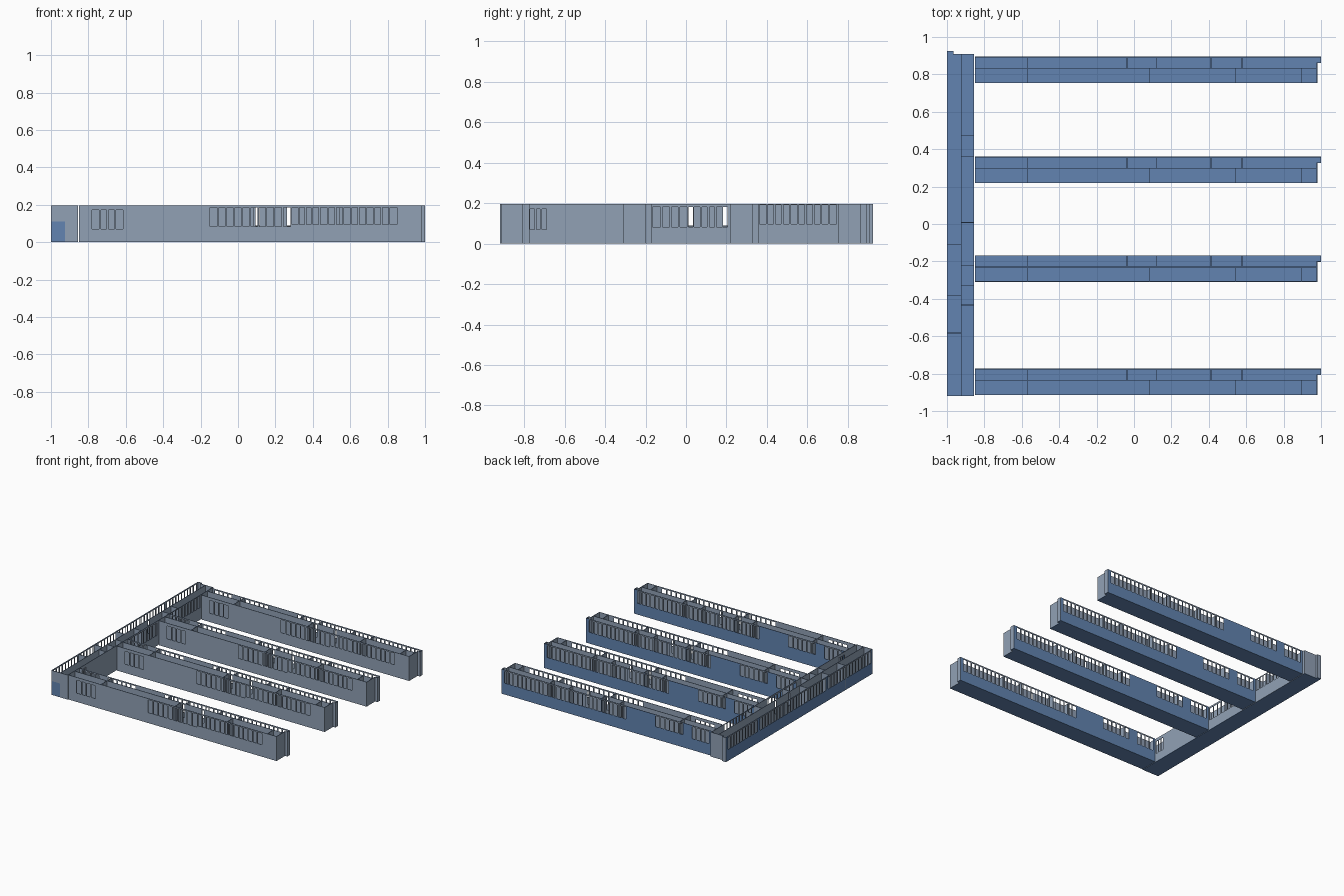
import bpy, bmesh

if "Cube" in bpy.data.objects:
    bpy.data.objects.remove(bpy.data.objects["Cube"])

H = 0.195      # wall height
T = 0.004      # wall thickness


def material(name, rgb):
    m = bpy.data.materials.new(name)
    m.diffuse_color = (*rgb, 1)
    m.use_nodes = True
    m.node_tree.nodes["Principled BSDF"].inputs["Base Color"].default_value = m.diffuse_color
    return m


GREY = material("wall grey", (0.283, 0.356, 0.462))
BLUE = material("floor blue", (0.122, 0.231, 0.440))


def add_box(bm, lo, hi, blue_dir=None):
    """Box in grey; tops and bottoms, and faces along blue_dir, are blue."""
    v = [bm.verts.new((x, y, z)) for x in (lo[0], hi[0])
         for y in (lo[1], hi[1]) for z in (lo[2], hi[2])]
    quads = {(-1, 0): (0, 1, 3, 2), (1, 0): (4, 6, 7, 5),
             (0, -1): (0, 4, 5, 1), (0, 1): (2, 3, 7, 6),
             'down': (0, 2, 6, 4), 'up': (1, 5, 7, 3)}
    for d, q in quads.items():
        f = bm.faces.new([v[i] for i in q])
        f.material_index = 1 if d in ('up', 'down') or d == blue_dir else 0


def finish(bm, name):
    me = bpy.data.meshes.new(name)
    bm.to_mesh(me)
    bm.free()
    me.materials.append(GREY)
    me.materials.append(BLUE)
    ob = bpy.data.objects.new(name, me)
    bpy.context.collection.objects.link(ob)
    return ob


def wall(name, axis, at, a, b, openings=(), blue_dir=None):
    """Wall along an axis, from a to b, its low side at `at`.
    Openings are (start, end, sill, head, panes)."""
    bm = bmesh.new()

    def part(s, e, z0, z1, blue=None):
        if e - s < 1e-5:
            return
        if axis == 'x':
            add_box(bm, (s, at, z0), (e, at + T, z1), blue)
        else:
            add_box(bm, (at, s, z0), (at + T, e, z1), blue)

    pos = a
    for s, e, sill, head, panes in sorted(openings):
        part(pos, s, 0, H, blue_dir)            # solid stretch
        part(s, e, 0, sill, blue_dir)           # below the sill
        part(s, e, head, H)                     # lintel
        for i in range(1, panes):               # window posts
            c = s + (e - s) * i / panes
            part(c - 0.005, c + 0.005, sill, head)
        pos = e
    part(pos, b, 0, H, blue_dir)
    return finish(bm, name)


def floor(name, rects):
    bm = bmesh.new()
    for x0, y0, x1, y1 in rects:
        add_box(bm, (x0, y0, 0), (x1, y1, 0.003))
    for f in bm.faces:
        f.material_index = 1
    finish(bm, name)


# ---- four wings ----
W = 0.142
wing_south = [-0.915, -0.31, 0.218, 0.753]
for n, y0 in enumerate(wing_south, 1):
    y1, mid, step = y0 + W, y0 + 0.078, y0 + 0.107
    p = f"wing_{n}_"
    floor(p + "floor", [(-0.85, y0, 0.98, y1), (0.98, step, 1.0, y1)])
    wall(p + "front_wall", 'x', y0, -0.85, 0.98,
         [(-0.78, -0.615, 0.07, 0.172, 4),
          (-0.15, 0.28, 0.083, 0.185, 10),
          (0.29, 0.43, 0.095, 0.185, 4),
          (0.44, 0.85, 0.095, 0.185, 10)])
    wall(p + "back_wall", 'x', y1 - T, -0.85, 1.0,
         [(-0.83, -0.68, 0.09, 0.185, 4),
          (-0.60, -0.36, 0.10, 0.185, 6),
          (-0.10, 0.09, 0.09, 0.185, 5),
          (0.093, 0.115, 0.09, 0.185, 1),
          (0.12, 0.26, 0.09, 0.185, 4),
          (0.263, 0.285, 0.09, 0.185, 1),
          (0.29, 0.97, 0.09, 0.185, 18)], (0, 1))
    # long inner wall with narrow gaps
    wall(p + "inner_wall", 'x', mid, -0.85, 0.98,
         [(0.093, 0.115, 0.085, 0.185, 1), (0.263, 0.285, 0.085, 0.185, 1)])
    # stepped outer end
    wall(p + "end_wall", 'y', 0.98 - T, y0, step)
    wall(p + "end_step", 'x', step, 0.98 - T, 1.0)
    wall(p + "end_nib", 'y', 1.0 - T, step, y1)
    # room dividers
    for i, x in enumerate((-0.57, -0.04, 0.12, 0.41, 0.575)):
        wall(f"{p}back_divider_{i}", 'y', x, mid, y1 - T)
    for i, x in enumerate((-0.57, 0.08, 0.54, 0.895)):
        wall(f"{p}front_divider_{i}", 'y', x, y0 + T, mid)

# ---- connecting spine ----
XL, XR, XM = -1.0, -0.855, -0.925
S, N, NT = -0.92, 0.91, 0.925
floor("spine_floor", [(XL, S, XR, N), (XL, N, -0.965, NT)])
wall("spine_outer_wall", 'y', XL, S, NT,
     [(-0.90, -0.36, 0.09, 0.185, 14), (-0.33, 0.01, 0.09, 0.185, 9),
      (0.012, 0.034, 0.09, 0.185, 1), (0.04, 0.18, 0.09, 0.185, 4),
      (0.182, 0.204, 0.09, 0.185, 1), (0.21, 0.50, 0.09, 0.185, 8),
      (0.53, 0.90, 0.09, 0.185, 10)], (-1, 0))
wall("spine_courtyard_wall", 'y', XR - T, S, N,
     [(-0.77, -0.69, 0.07, 0.172, 3),
      (-0.165, 0.01, 0.083, 0.182, 4), (0.012, 0.034, 0.083, 0.182, 1),
      (0.04, 0.18, 0.083, 0.182, 4), (0.182, 0.204, 0.083, 0.182, 1),
      (0.362, 0.745, 0.097, 0.19, 10)])
wall("spine_inner_wall", 'y', XM, S, N,
     [(0.012, 0.034, 0.085, 0.185, 1), (0.182, 0.204, 0.085, 0.185, 1)])
wall("spine_front_wall", 'x', S, XM, XR)
wall("spine_front_corner", 'x', S, XL, XM,
     [(XL, XM, 0.11, 0.11, 1)], (0, -1))
wall("spine_back_wall", 'x', N - T, -0.965, XR)
wall("spine_back_nib", 'x', NT - T, XL, -0.965)
wall("spine_back_step", 'y', -0.965 - T, N - T, NT)
for i, y in enumerate((0.47, 0.36, 0.02 - 0.014, -0.225, -0.33, -0.435)):
    wall(f"spine_inner_divider_{i}", 'x', y, XM, XR)
for i, y in enumerate((-0.11, -0.385, -0.585)):
    wall(f"spine_outer_divider_{i}", 'x', y, XL, XM)
